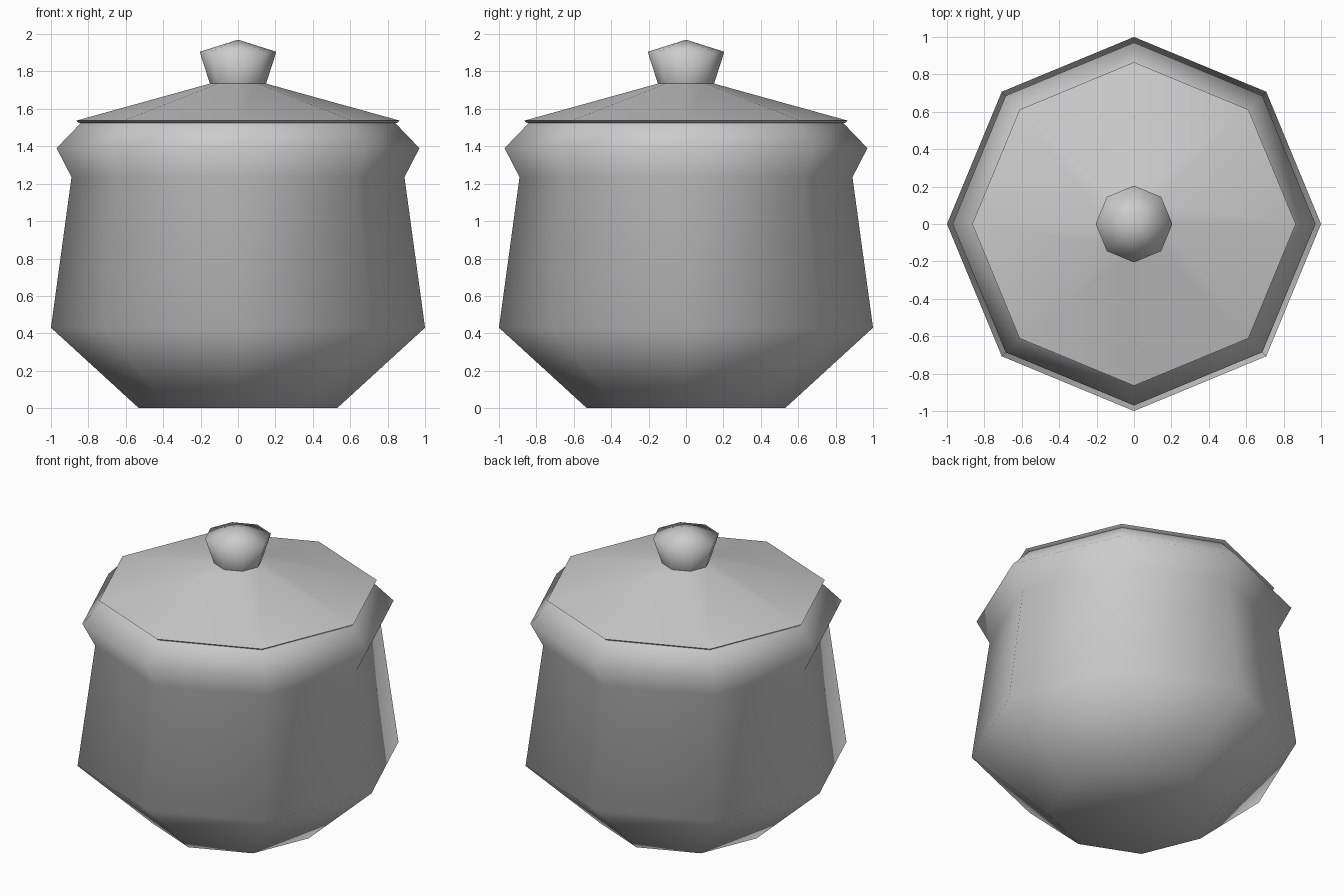
import bpy
import bmesh
from math import cos, sin, pi, radians

SIDES = 8

if "Cube" in bpy.data.objects:
    bpy.data.objects.remove(bpy.data.objects["Cube"], do_unlink=True)

grey = bpy.data.materials.new("plain grey")
grey.use_nodes = True
colour = (0.6, 0.6, 0.6, 1)
grey.diffuse_color = colour
grey.node_tree.nodes["Principled BSDF"].inputs["Base Color"].default_value = colour


def lathe(name, profile, cap_bottom=False, sharp_angle=180):
    """Turn a (radius, height) profile, listed bottom up, into an octagonal shell."""
    bm = bmesh.new()
    rings = []
    for r, z in profile:
        if r == 0:
            rings.append([bm.verts.new((0, 0, z))] * SIDES)
        else:
            angles = [2 * pi * i / SIDES for i in range(SIDES)]
            rings.append([bm.verts.new((r * cos(a), r * sin(a), z)) for a in angles])
    for low, high in zip(rings, rings[1:]):
        for i in range(SIDES):
            j = (i + 1) % SIDES
            corners = dict.fromkeys((low[i], low[j], high[j], high[i]))
            bm.faces.new(list(corners))
    if cap_bottom:
        bm.faces.new(rings[0][::-1])
    mesh = bpy.data.meshes.new(name)
    bm.to_mesh(mesh)
    bm.free()
    mesh.materials.append(grey)
    obj = bpy.data.objects.new(name, mesh)
    bpy.context.collection.objects.link(obj)
    bpy.ops.object.select_all(action='DESELECT')
    obj.select_set(True)
    bpy.context.view_layer.objects.active = obj
    if sharp_angle < 180:
        bpy.ops.object.shade_smooth_by_angle(angle=radians(sharp_angle))
    else:
        bpy.ops.object.shade_smooth()
    return obj


# Pot body with flared foot, tapering wall and collar
lathe("pot_body", [(0.53, 0), (1, 0.43), (0.89, 1.235), (0.97, 1.39), (0.84, 1.525)],
      cap_bottom=True)

# Shallow lid with a thin rim
lathe("lid", [(0, 1.525), (0.85, 1.525), (0.865, 1.537), (0.15, 1.735)], sharp_angle=50)

# Faceted knob with a low peak
lathe("lid_knob", [(0.15, 1.735), (0.205, 1.905), (0, 1.97)])
